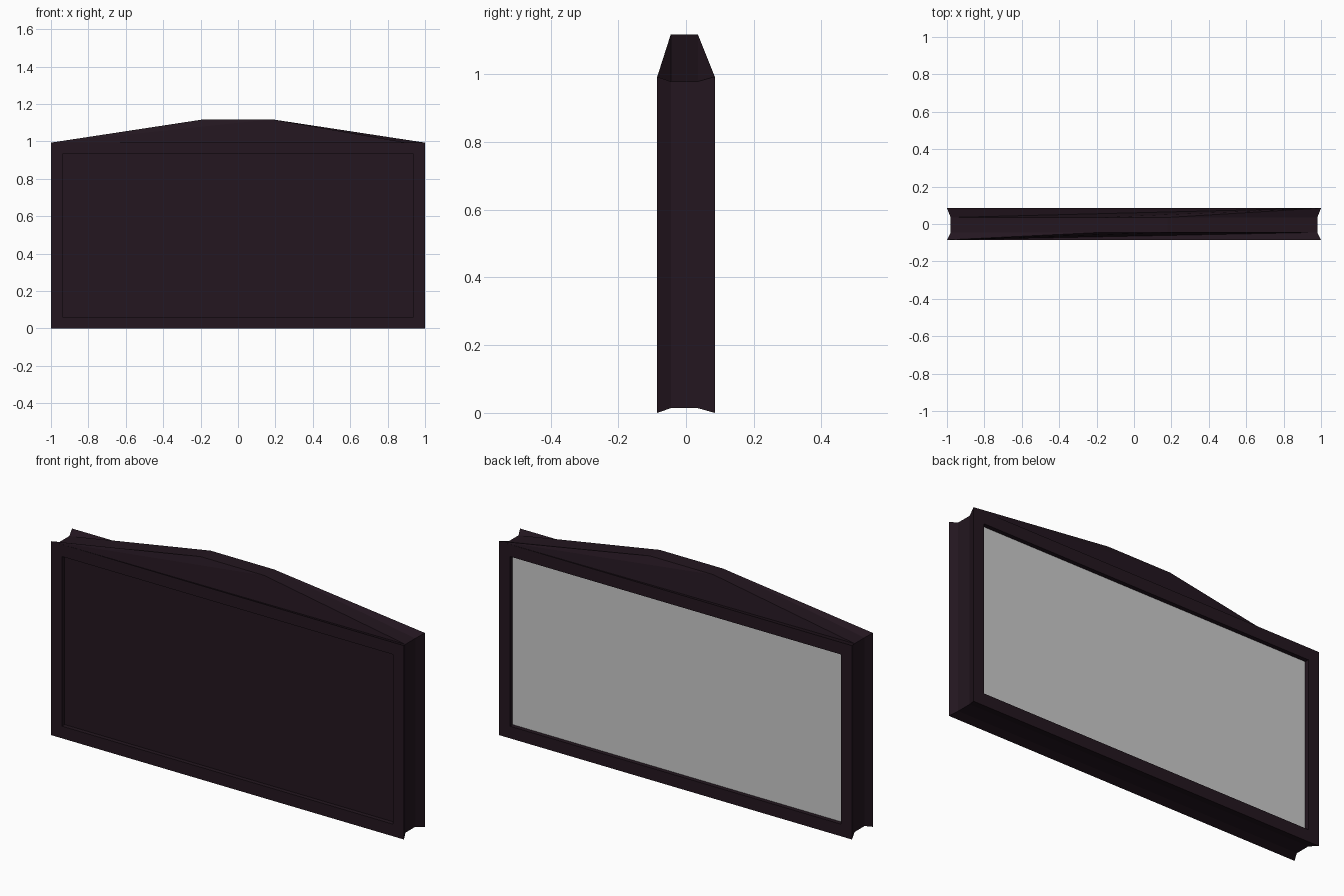
import bpy, bmesh

if "Cube" in bpy.data.objects:
    bpy.data.objects.remove(bpy.data.objects["Cube"])

TOP = 0.993
dark = bpy.data.materials.new("dark_wood")
dark.diffuse_color = (0.017, 0.008, 0.014, 1)
dark.use_nodes = True
dark.node_tree.nodes["Principled BSDF"].inputs["Base Color"].default_value = dark.diffuse_color


def finish(name, bm, mat=None, recalc=True):
    if recalc:
        bmesh.ops.recalc_face_normals(bm, faces=bm.faces[:])
    me = bpy.data.meshes.new(name)
    bm.to_mesh(me)
    bm.free()
    ob = bpy.data.objects.new(name, me)
    bpy.context.collection.objects.link(ob)
    if mat:
        me.materials.append(mat)
    return ob


def corners(inset, y):
    # bottom left, bottom right, top right, top left
    x, lo, hi = 1 - inset, inset, TOP - inset
    return [(-x, y, lo), (x, y, lo), (x, y, hi), (-x, y, hi)]


# Frame: rectangular loops swept from the front recess round to the back one
profile = [(0.062, -0.063), (0.062, -0.085), (0, -0.085), (0.014, -0.045),
           (0.014, 0.035), (0, 0.085), (0.062, 0.085), (0.062, 0.063)]
bm = bmesh.new()
loops = [[bm.verts.new(c) for c in corners(i, y)] for i, y in profile]
for k in (3, 4):                       # side grooves are slightly deeper
    for v in loops[k]:
        v.co.x = 0.98 if v.co.x > 0 else -0.98

for n, (a, b) in enumerate(zip(loops, loops[1:])):
    for j in range(4):
        if j == 2 and n in (2, 3, 4):  # top edge is replaced by the crest
            continue
        k = (j + 1) % 4
        bm.faces.new((a[j], a[k], b[k], b[j]))

# Raised crest: the groove line lifts to a flat-topped peak
crest = []
for k in (3, 4):
    y = profile[k][1]
    peak = [bm.verts.new((x, y, 1.118)) for x in (0.18, -0.18)]
    crest.append([loops[k][2], *peak, loops[k][3]])
for j in range(3):
    bm.faces.new((crest[0][j], crest[0][j + 1], crest[1][j + 1], crest[1][j]))


def fan(hub, chain):
    for p, q in zip(chain, chain[1:]):
        bm.faces.new((hub, p, q))


# Sloping crest faces fan from opposite corners on front and back
fan(loops[2][3], [loops[2][2]] + crest[0])
fan(loops[5][2], crest[1] + [loops[5][3]])
finish("frame", bm, dark)

# Recessed panels
for name, y, mat in (("front_panel", -0.063, dark), ("back_panel", 0.063, None)):
    bm = bmesh.new()
    pts = corners(0.062, y)
    if y > 0:
        pts.reverse()
    bm.faces.new([bm.verts.new(p) for p in pts])
    finish(name, bm, mat, recalc=False)
